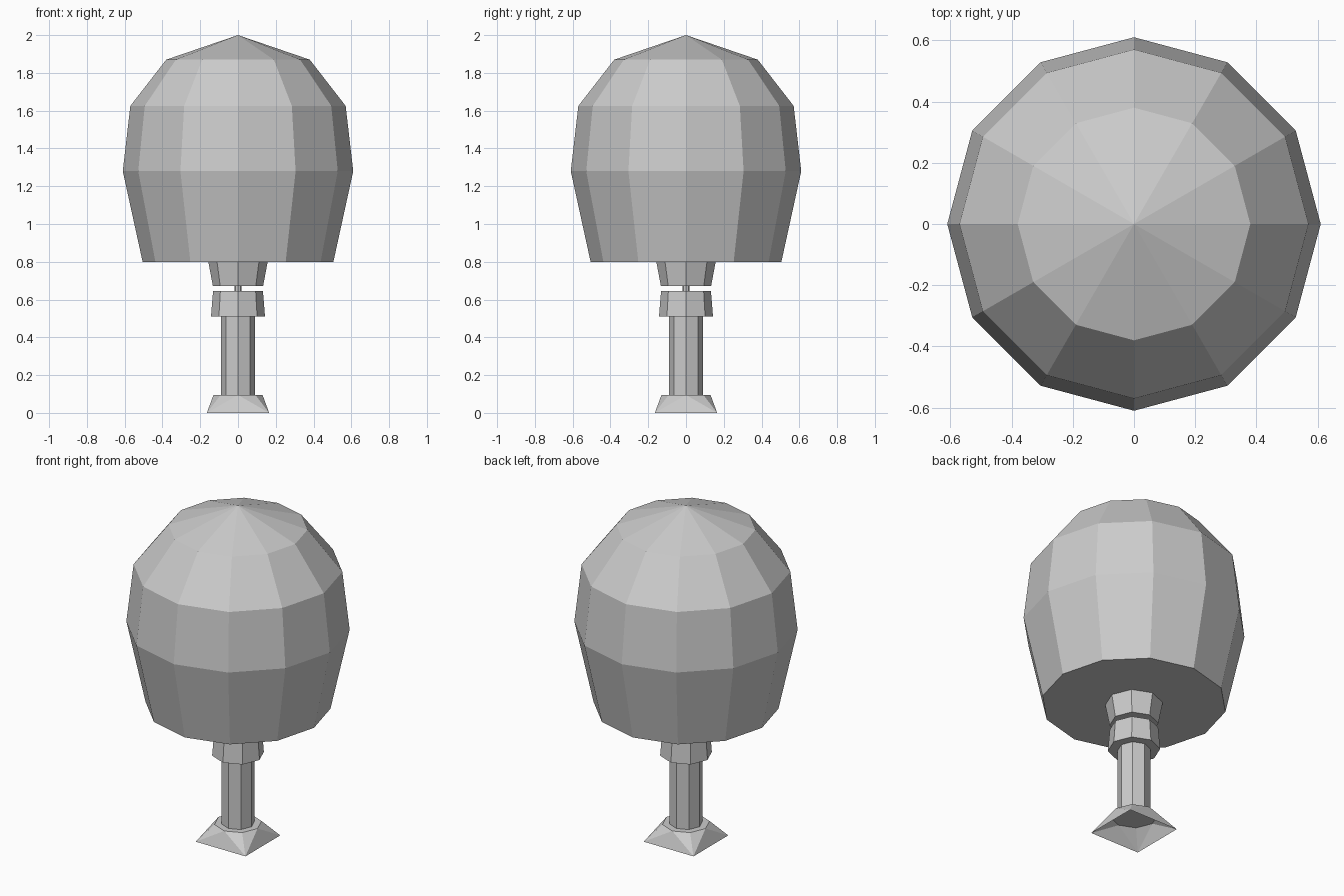
import bpy, bmesh
from math import cos, sin, tau

if "Cube" in bpy.data.objects:
    bpy.data.objects.remove(bpy.data.objects["Cube"])


def finish(name, bm):
    bmesh.ops.recalc_face_normals(bm, faces=bm.faces)
    mesh = bpy.data.meshes.new(name)
    bm.to_mesh(mesh)
    bm.free()
    obj = bpy.data.objects.new(name, mesh)
    bpy.context.collection.objects.link(obj)
    return obj


def ring(bm, r, z, n, turn=0.0):
    return [bm.verts.new((r * cos(tau * (i + turn) / n), r * sin(tau * (i + turn) / n), z))
            for i in range(n)]


def lathe(name, profile, n):
    """Closed faceted solid from (radius, z) points, bottom to top."""
    bm = bmesh.new()
    rings = [ring(bm, r, z, n) for r, z in profile if r > 0]
    for a, b in zip(rings, rings[1:]):
        for i in range(n):
            j = (i + 1) % n
            bm.faces.new((a[i], a[j], b[j], b[i]))
    bm.faces.new(rings[0])
    if profile[-1][0] == 0:
        tip = bm.verts.new((0, 0, profile[-1][1]))
        for i in range(n):
            bm.faces.new((rings[-1][i], rings[-1][(i + 1) % n], tip))
    else:
        bm.faces.new(rings[-1])
    return finish(name, bm)


# Domed twelve-sided head
lathe("head", [(0.505, 0.80), (0.61, 1.28), (0.57, 1.625), (0.38, 1.87), (0, 2.0)], 12)

# Octagonal handle parts
lathe("upper_collar", [(0.133, 0.672), (0.157, 0.80)], 8)
lathe("connecting_rod", [(0.019, 0.645), (0.019, 0.672)], 8)
lathe("lower_collar", [(0.143, 0.51), (0.132, 0.645)], 8)
lathe("post", [(0.09, 0.095), (0.09, 0.51)], 8)

# Foot: square bottom edge blending to an octagonal top, open underneath
bm = bmesh.new()
top = ring(bm, 0.13, 0.095, 8)
corners = ring(bm, 0.165 * 2 ** 0.5, 0, 4, 0.5)
for k in range(4):
    c, mid = corners[k], top[2 * k + 1]
    after = top[(2 * k + 2) % 8]
    bm.faces.new((c, mid, top[2 * k]))
    bm.faces.new((c, after, mid))
    bm.faces.new((c, corners[(k + 1) % 4], after))
bm.faces.new(top)
finish("foot", bm)
